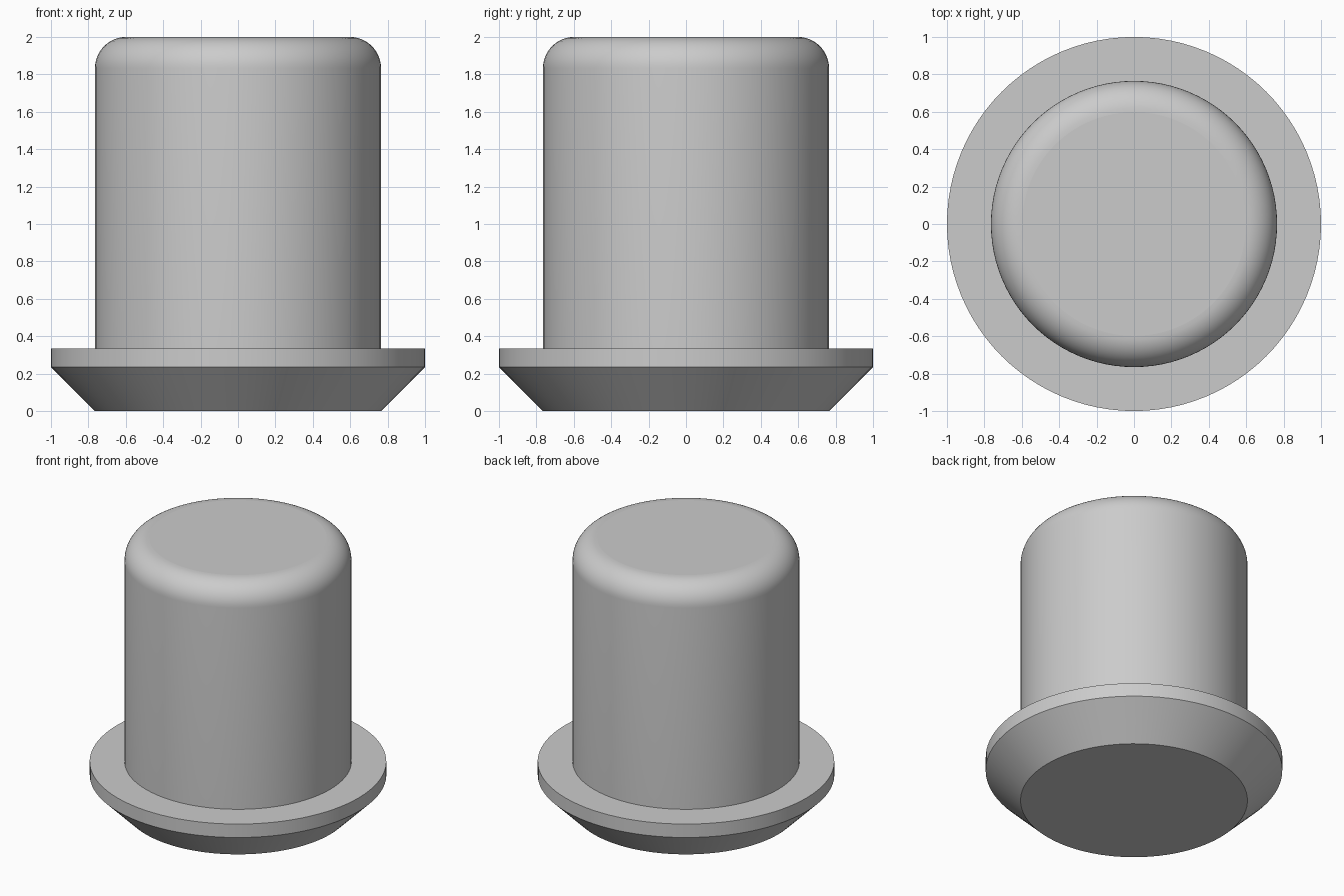
import bpy
import bmesh
from math import sin, cos, pi, radians
from mathutils import Vector

if "Cube" in bpy.data.objects:
    bpy.data.objects.remove(bpy.data.objects["Cube"], do_unlink=True)

SEGMENTS = 96
BODY_R, RIM_R = 0.765, 1.0
RIM_LOW, RIM_TOP, HEIGHT = 0.235, 0.335, 2.0
FILLET = 0.167

grey = bpy.data.materials.new("plain grey")
grey.use_nodes = True
colour = (0.6, 0.6, 0.6, 1)
grey.diffuse_color = colour
grey.node_tree.nodes["Principled BSDF"].inputs["Base Color"].default_value = colour


def lathe(name, profile, cap_z):
    """Turn a (radius, height) profile about z and close it with a disc at cap_z."""
    bm = bmesh.new()
    verts = [bm.verts.new((r, 0, z)) for r, z in profile]
    edges = [bm.edges.new(pair) for pair in zip(verts, verts[1:])]
    bmesh.ops.spin(bm, geom=verts + edges, cent=(0, 0, 0), axis=(0, 0, 1),
                   angle=2 * pi, steps=SEGMENTS)
    bmesh.ops.remove_doubles(bm, verts=bm.verts, dist=0.0001)
    rim = [e for e in bm.edges if e.is_boundary
           and all(abs(v.co.z - cap_z) < 0.0001 for v in e.verts)]
    bmesh.ops.edgeloop_fill(bm, edges=rim)

    # Make every face point outwards from the solid
    bmesh.ops.recalc_face_normals(bm, faces=bm.faces)
    cap = max(bm.faces, key=lambda f: len(f.verts))
    outward = Vector((0, 0, 1 if cap_z > RIM_TOP else -1))
    if cap.normal.dot(outward) < 0:
        bmesh.ops.reverse_faces(bm, faces=bm.faces)

    # Smooth walls, flat horizontal faces, crisp corners
    for f in bm.faces:
        f.smooth = abs(f.normal.z) < 0.999
    for e in bm.edges:
        e.smooth = e.calc_face_angle(0) < radians(30)

    mesh = bpy.data.meshes.new(name)
    bm.to_mesh(mesh)
    bm.free()
    mesh.materials.append(grey)
    obj = bpy.data.objects.new(name, mesh)
    bpy.context.collection.objects.link(obj)
    return obj


# Flange: tapered underside, short vertical rim, flat ledge up to the body
lathe("flange", [(BODY_R, 0), (RIM_R, RIM_LOW), (RIM_R, RIM_TOP), (BODY_R, RIM_TOP)], 0)

# Body: straight cylinder with a rounded top edge
STEPS = 12
arc = [(BODY_R - FILLET + FILLET * cos(i * pi / 2 / STEPS),
        HEIGHT - FILLET + FILLET * sin(i * pi / 2 / STEPS)) for i in range(STEPS + 1)]
lathe("body", [(BODY_R, RIM_TOP)] + arc, HEIGHT)
